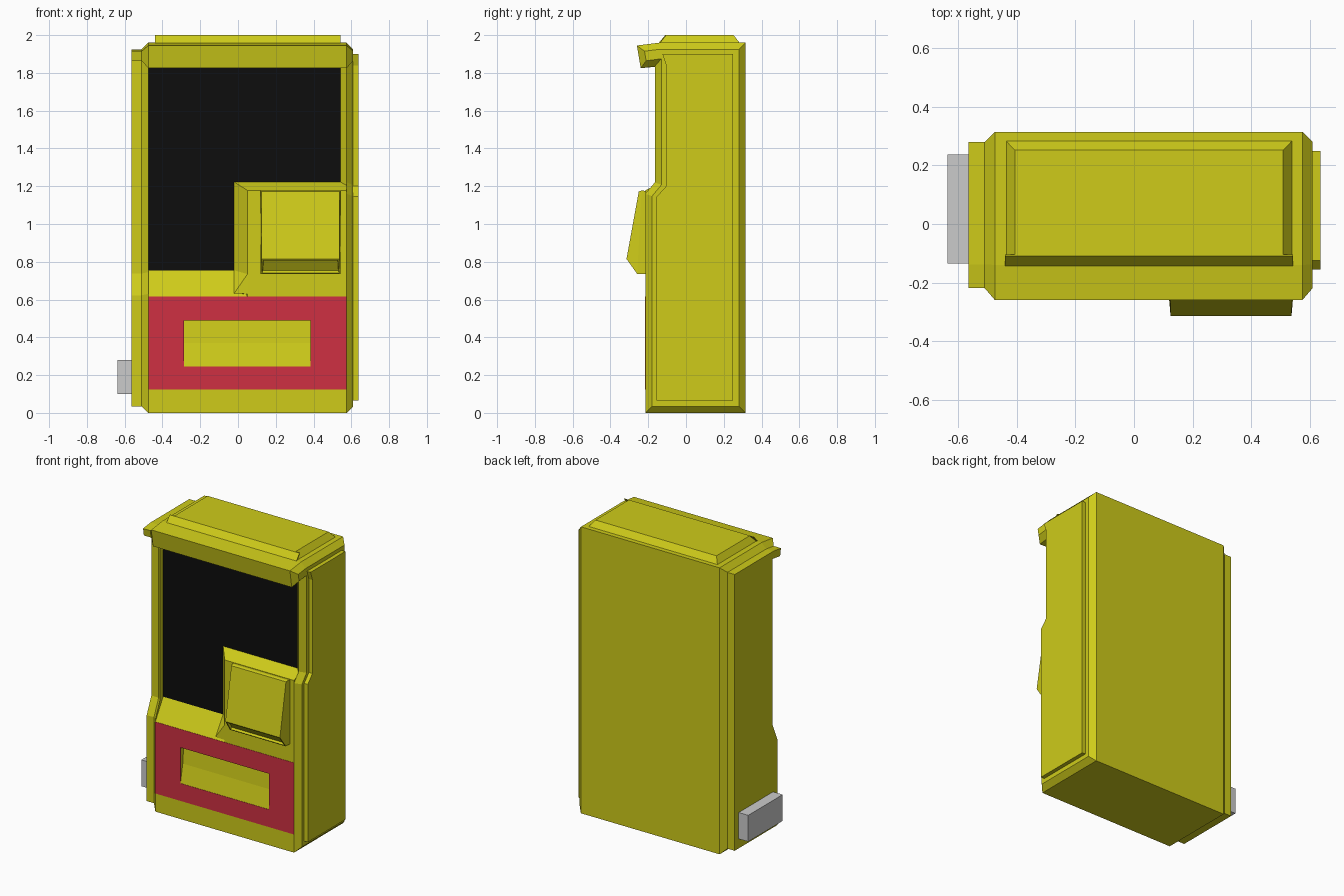
import bpy, bmesh
from mathutils import Vector

if "Cube" in bpy.data.objects:
    bpy.data.objects.remove(bpy.data.objects["Cube"])


def material(name, rgb):
    m = bpy.data.materials.new(name)
    m.diffuse_color = (*rgb, 1)
    m.use_nodes = True
    m.node_tree.nodes["Principled BSDF"].inputs["Base Color"].default_value = m.diffuse_color
    return m


YELLOW = material("yellow_paint", (0.62, 0.60, 0.01))
RED = material("red_panel", (0.62, 0.03, 0.055))
BLACK = material("black_glass", (0.004, 0.004, 0.004))


def finish(name, bm, mat):
    bmesh.ops.recalc_face_normals(bm, faces=bm.faces)
    me = bpy.data.meshes.new(name)
    bm.to_mesh(me)
    bm.free()
    ob = bpy.data.objects.new(name, me)
    bpy.context.collection.objects.link(ob)
    if mat:
        me.materials.append(mat)
    return ob


def loft(name, sections, mat):
    """Join matching loops of points and cap both ends."""
    bm = bmesh.new()
    loops = [[bm.verts.new(p) for p in s] for s in sections]
    n = len(loops[0])
    for a, b in zip(loops, loops[1:]):
        for i in range(n):
            j = (i + 1) % n
            bm.faces.new((a[i], a[j], b[j], b[i]))
    bm.faces.new(loops[0])
    bm.faces.new(loops[-1])
    return finish(name, bm, mat)


def along_x(name, parts, mat):
    """Loft (x, yz-profile) pairs."""
    return loft(name, [[(x, y, z) for y, z in prof] for x, prof in parts], mat)


def hull(name, pts, mat):
    bm = bmesh.new()
    for p in pts:
        bm.verts.new(p)
    bmesh.ops.convex_hull(bm, input=bm.verts)
    bmesh.ops.dissolve_limit(bm, angle_limit=0.01, verts=bm.verts, edges=bm.edges)
    return finish(name, bm, mat)


def box(name, x, y, z, mat):
    return along_x(name, [(v, [(y[0], z[0]), (y[1], z[0]), (y[1], z[1]), (y[0], z[1])]) for v in x], mat)


def inset(prof, d):
    """Offset a counter-clockwise profile inwards with mitred corners."""
    out = []
    for i, p in enumerate(prof):
        p, a, b = Vector(p), Vector(prof[i - 1]), Vector(prof[(i + 1) % len(prof)])
        u, v = (p - a).normalized(), (b - p).normalized()
        n1, n2 = Vector((-u.y, u.x)), Vector((-v.y, v.x))
        out.append(tuple(p + (n1 + n2) * d / (1 + n1.dot(n2))))
    return out


# Side profiles (y, z): shared back and hood, different front steps
BACK = [(-.215, 0), (.315, 0), (.315, 1.96), (-.14, 1.96), (-.26, 1.945), (-.24, 1.825)]
core_prof = BACK + [(-.13, 1.835), (-.13, .755), (-.215, .615)]
left_prof = BACK + [(-.165, 1.835), (-.165, .745), (-.215, .63)]
right_prof = BACK + [(-.165, 1.835), (-.165, 1.22), (-.215, 1.16)]

# Cabinet core with a recessed slot
core = along_x("cabinet_core", [(-.475, core_prof), (.575, core_prof)], YELLOW)
slot = [(-.25, .245), (-.215, .245), (-.19, .37), (-.18, .49), (-.25, .49)]
cutter = along_x("slot_cutter", [(-.285, slot), (.385, slot)], YELLOW)
cutter.hide_render = True
cutter.hide_viewport = True
mod = core.modifiers.new("slot", "BOOLEAN")
mod.operation = "DIFFERENCE"
mod.object = cutter
mod.solver = "EXACT"

# Bevelled ends and side panels
left_in, right_in = inset(left_prof, .035), inset(right_prof, .035)
along_x("left_side", [(-.475, left_prof), (-.51, left_in), (-.565, left_in)], YELLOW)
along_x("right_side", [(.575, right_prof), (.61, right_in)], YELLOW)
panel = [(-.155, .065), (.25, .065), (.25, 1.9), (-.125, 1.9), (-.105, 1.84), (-.105, 1.2), (-.155, 1.145)]
along_x("right_side_panel", [(.60, panel), (.637, panel)], YELLOW)

# Screen and its right-hand trim
box("screen", (-.475, .543), (-.132, -.12), (.755, 1.83), BLACK)
trim = [(.543, -.132), (.575, -.165), (.575, -.12), (.543, -.12)]
loft("screen_trim", [[(x, y, z) for x, y in trim] for z in (1.2, 1.834)], YELLOW)

# Control block beside the screen, with a fillet at its lower left corner
hull("control_block", [(-.02, -.12, .615), (-.02, -.132, .615), (.05, -.215, .615),
                       (.575, -.215, .615), (.575, -.12, .615),
                       (-.02, -.12, 1.222), (-.02, -.132, 1.222), (.05, -.215, 1.178),
                       (.575, -.215, 1.178), (.575, -.132, 1.222), (.575, -.12, 1.222)], YELLOW)
hull("control_block_corner", [(-.02, -.132, .755), (-.02, -.214, .633), (.05, -.215, .735),
                              (.05, -.215, .63), (-.02, -.132, .63)], YELLOW)

# Tilted console with a sunken face
console = loft("tilted_console", [
    [(.12, -.21, .735), (.543, -.21, .735), (.543, -.21, 1.175), (.12, -.21, 1.175)],
    [(.12, -.258, .735), (.543, -.258, .735), (.543, -.235, 1.177), (.12, -.235, 1.177)],
    [(.125, -.315, .815), (.538, -.315, .815), (.538, -.25, 1.172), (.125, -.25, 1.172)]], YELLOW)
bm = bmesh.new()
bm.from_mesh(console.data)
front = min(bm.faces, key=lambda f: f.calc_center_median().y)
bmesh.ops.inset_individual(bm, faces=[front], thickness=.012)
bmesh.ops.inset_individual(bm, faces=[front], thickness=.004, depth=-.015)
bm.to_mesh(console.data)
bm.free()

# Red front panel framing the slot
for name, x, z in (("red_top", (-.475, .575), (.49, .615)), ("red_bottom", (-.475, .575), (.125, .245)),
                   ("red_left", (-.475, -.285), (.245, .49)), ("red_right", (.385, .575), (.245, .49))):
    box(name, x, (-.217, -.21), z, RED)

# Roof cap with a full-width front lip
hull("roof_cap", [(x, y, 1.955) for x in (-.44, .543) for y in (-.143, .287)] +
     [(x, y, 2.0) for x in (-.407, .509) for y in (-.107, .252)], YELLOW)
lip = [(-.145, 1.958), (-.138, 1.958), (-.105, 2.0), (-.11, 2.0)]
along_x("roof_lip", [(-.44, lip), (.543, lip)], YELLOW)

# Grey box on the left side
box("side_box", (-.637, -.56), (-.135, .237), (.10, .28), None)
